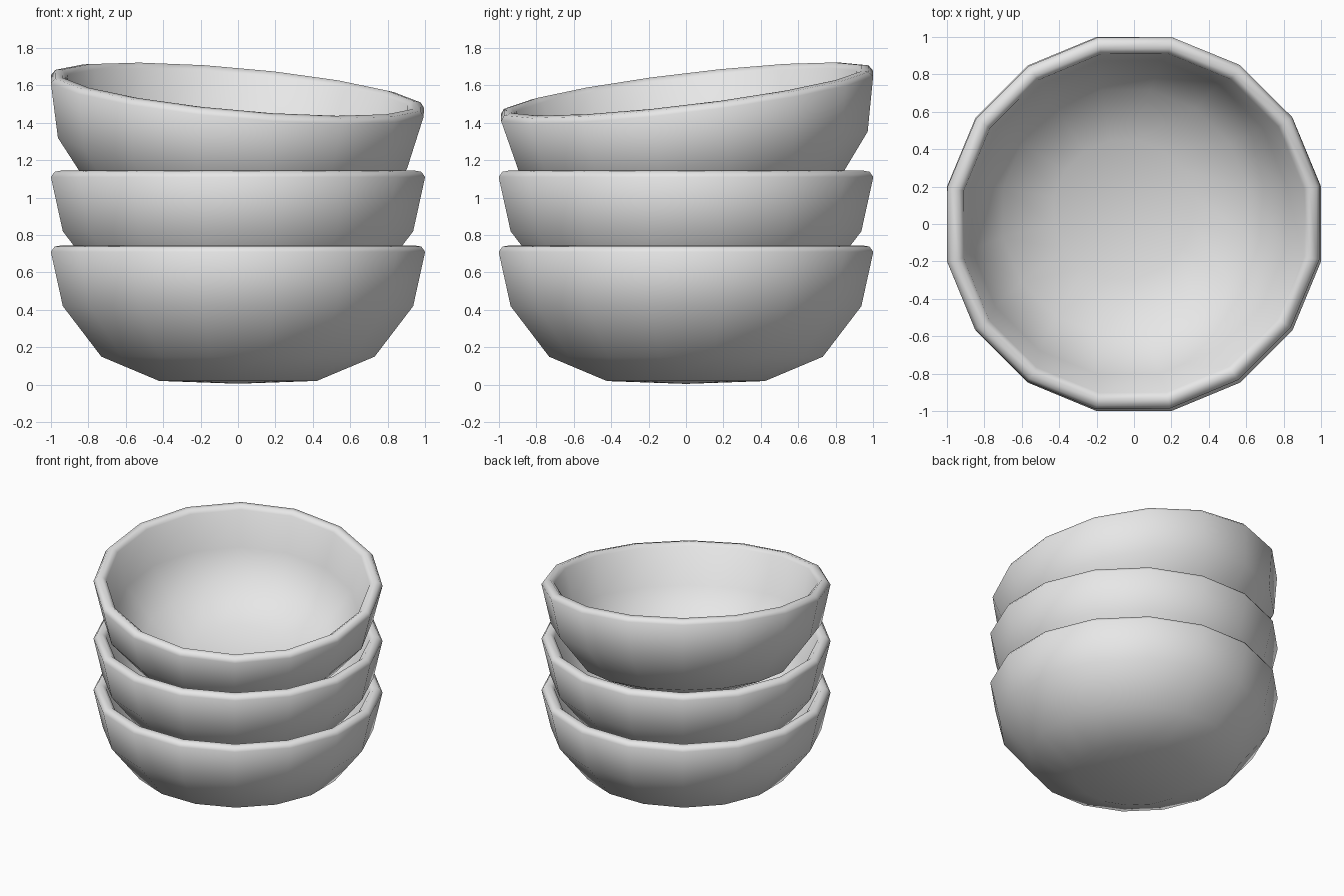
import bpy, bmesh, math
from mathutils import Matrix, Vector

cube = bpy.data.objects.get("Cube")
if cube:
    bpy.data.objects.remove(cube, do_unlink=True)

SIDES = 16
RIM = 0.71

# Closed wall profile (radius, height): outer base, rounded lip, inner floor
PROFILE = [(0, 0.005), (0.43, 0.02), (0.745, 0.15), (0.955, 0.42),
           (1.02, RIM), (1.0, 0.738), (0.96, 0.745), (0.93, 0.72),
           (0.86, 0.45), (0.67, 0.22), (0.38, 0.11), (0, 0.09)]

clay = bpy.data.materials.new("plain_grey")
clay.use_nodes = True
grey = (0.8, 0.8, 0.8, 1)
clay.diffuse_color = grey
clay.node_tree.nodes["Principled BSDF"].inputs["Base Color"].default_value = grey


def make_bowl(name, rim_height, normal=(0, 0, 1), shift=(0, 0)):
    """Lathe the profile, then tilt the bowl about the centre of its rim."""
    bm = bmesh.new()
    verts = [bm.verts.new((r, 0, z)) for r, z in PROFILE]
    edges = [bm.edges.new(pair) for pair in zip(verts, verts[1:])]
    bmesh.ops.rotate(bm, verts=verts, cent=(0, 0, 0),
                     matrix=Matrix.Rotation(math.pi / SIDES, 3, "Z"))
    bmesh.ops.spin(bm, geom=verts + edges, cent=(0, 0, 0), axis=(0, 0, 1),
                   angle=math.tau, steps=SIDES, use_merge=False)
    bmesh.ops.remove_doubles(bm, verts=bm.verts[:], dist=0.001)
    bmesh.ops.recalc_face_normals(bm, faces=bm.faces[:])
    for face in bm.faces:
        face.smooth = True
    mesh = bpy.data.meshes.new(name)
    bm.to_mesh(mesh)
    bm.free()
    mesh.materials.append(clay)

    bowl = bpy.data.objects.new(name, mesh)
    tilt = Vector((0, 0, 1)).rotation_difference(Vector(normal)).to_matrix().to_4x4()
    bowl.matrix_world = (Matrix.Translation((*shift, rim_height)) @ tilt
                         @ Matrix.Translation((0, 0, -RIM)))
    bpy.context.collection.objects.link(bowl)


# Two level bowls and a tilted one resting on top
make_bowl("bottom_bowl", RIM)
make_bowl("middle_bowl", 1.11)
make_bowl("top_bowl", 1.545, normal=(0.09, -0.12, 1), shift=(-0.003, 0.005))
